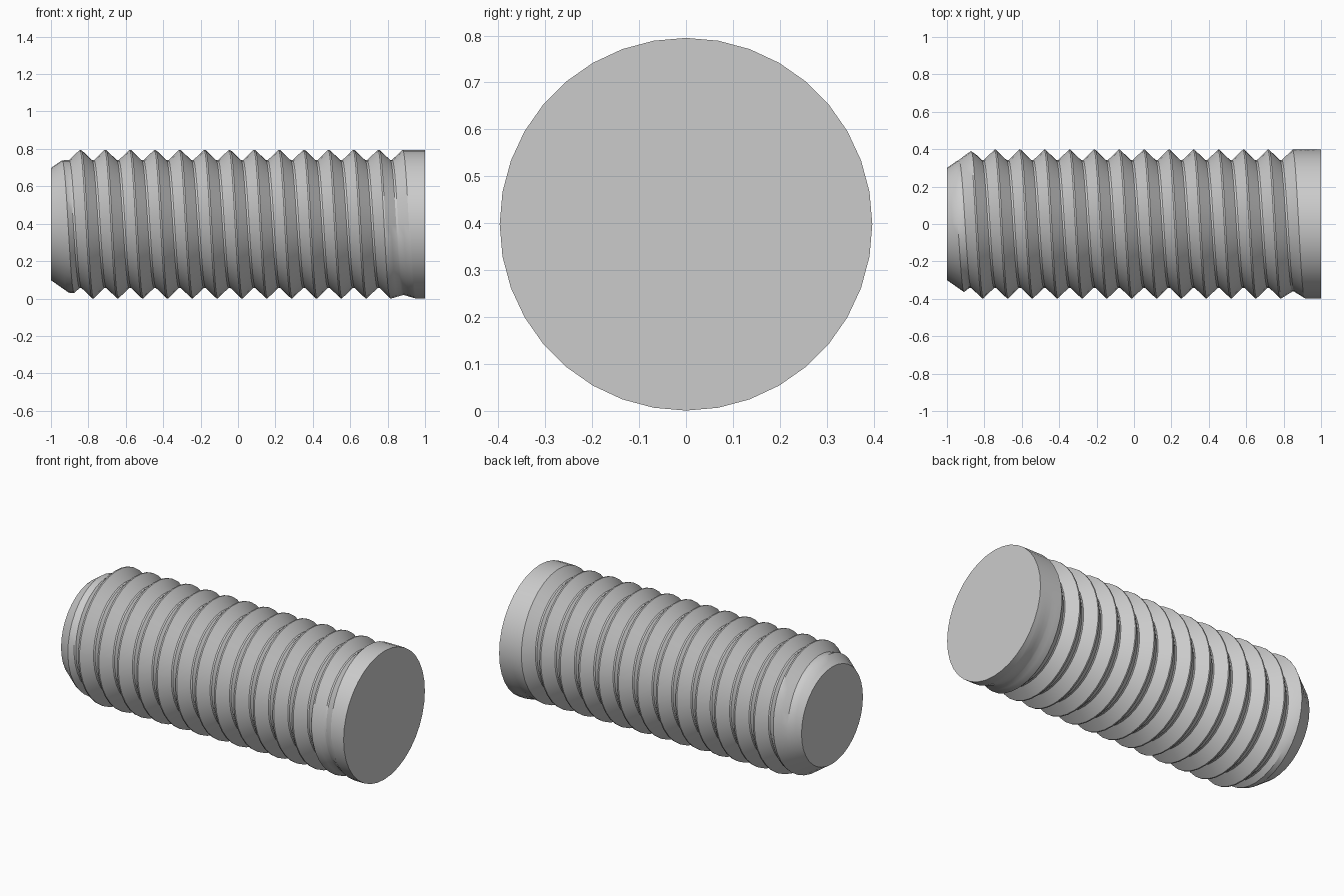
import bpy, bmesh, math

cube = bpy.data.objects.get("Cube")
if cube:
    bpy.data.objects.remove(cube, do_unlink=True)

SIDES = 36
PITCH = 0.1328
START = -0.842          # crest position along the top line
CREST, ROOT = 0.397, 0.342
AXIS_Z = 0.398
# columns within one pitch: crest flat, flank, root flat, flank
FRACTIONS = (-0.03, 0.03, 0.25, 0.46, 0.54, 0.75)


def radius(x, turn):
    """Thread radius, with a chamfered tip and a run-out into the shank."""
    f = ((x - START) / PITCH - turn) % 1.0
    root_x = x + (0.5 - f) * PITCH
    runout = min(1.0, max(0.0, 1 - (root_x - 0.815) / 0.1))
    away = min(f, 1 - f)
    depth = min(1.0, max(0.0, (away - 0.03) / 0.43))
    thread = CREST - (CREST - ROOT) * depth * runout
    return min(thread, 0.30 + 0.7 * (x + 1))


# Threaded rod: helical columns wrapped round the x axis
bm = bmesh.new()
columns = [k + f for k in range(-4, 18) for f in FRACTIONS]
rows = []
for i in range(SIDES):
    turn = i / SIDES
    a = turn * math.tau
    row = []
    for c in columns:
        x = min(1.0, max(-1.0, START + PITCH * (turn + c)))
        r = radius(x, turn)
        row.append(bm.verts.new((x, -r * math.sin(a), AXIS_Z + r * math.cos(a))))
    rows.append(row)

step = len(FRACTIONS)
for i in range(SIDES):
    last = i == SIDES - 1
    shift = step if last else 0        # one turn advances one pitch
    nxt = rows[0] if last else rows[i + 1]
    for m in range(len(columns) - 1 - shift):
        bm.faces.new((rows[i][m], rows[i][m + 1], nxt[m + 1 + shift], nxt[m + shift]))

# Collapse the columns clamped at the ends, then cap both ends
bmesh.ops.remove_doubles(bm, verts=bm.verts, dist=0.0005)
for v in [v for v in bm.verts if not v.link_faces]:
    bm.verts.remove(v)
bmesh.ops.holes_fill(bm, edges=[e for e in bm.edges if e.is_boundary], sides=0)
bmesh.ops.recalc_face_normals(bm, faces=bm.faces)

mesh = bpy.data.meshes.new("threaded_rod")
bm.to_mesh(mesh)
bm.free()
rod = bpy.data.objects.new("threaded_rod", mesh)
bpy.context.collection.objects.link(rod)

# Plain grey metal
grey = bpy.data.materials.new("grey")
grey.use_nodes = True
colour = (0.6, 0.6, 0.6, 1)
grey.diffuse_color = colour
grey.node_tree.nodes["Principled BSDF"].inputs["Base Color"].default_value = colour
mesh.materials.append(grey)

bpy.ops.object.select_all(action="DESELECT")
rod.select_set(True)
bpy.context.view_layer.objects.active = rod
bpy.ops.object.shade_smooth_by_angle(angle=math.radians(30))
